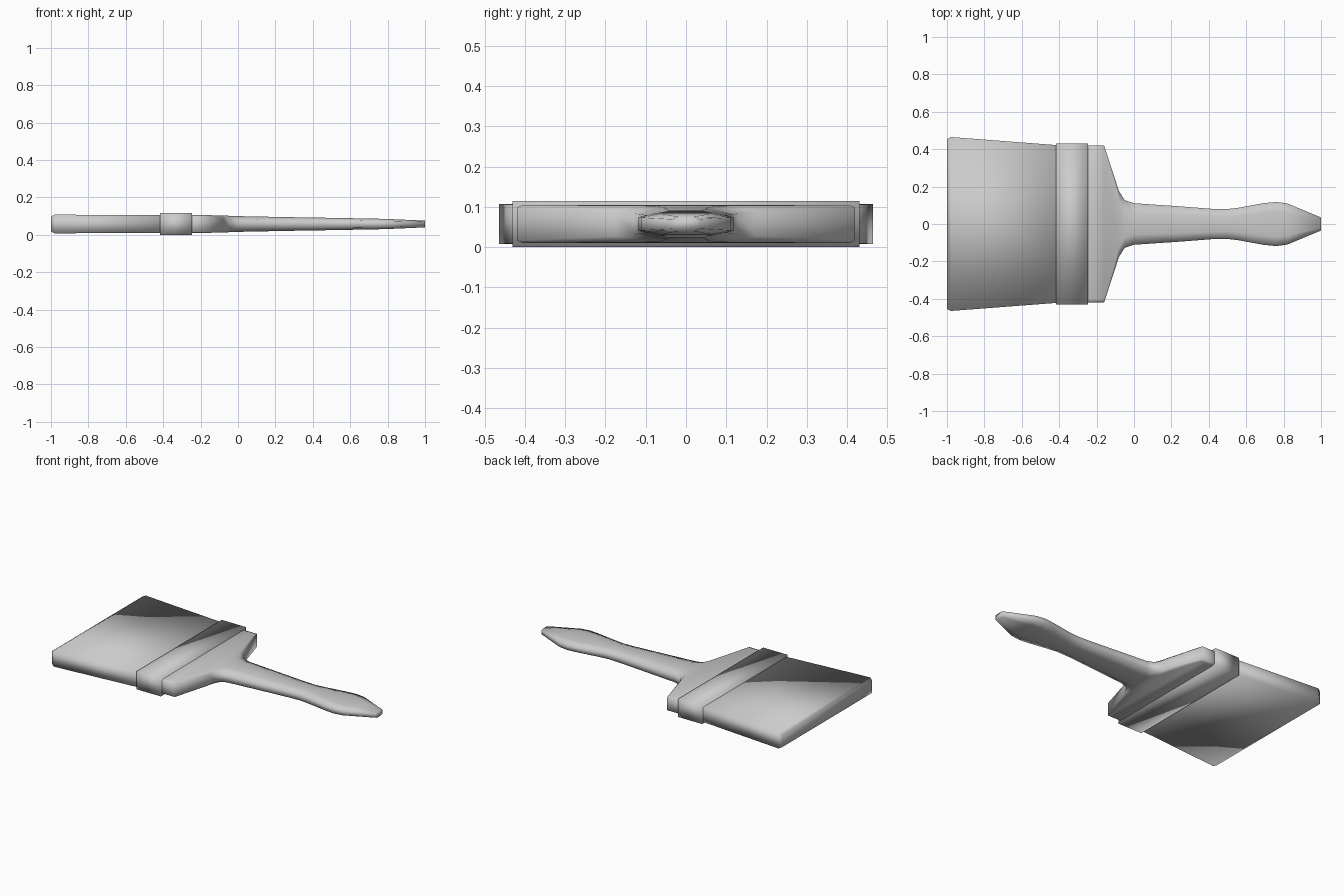
import bpy
import bmesh

default = bpy.data.objects.get("Cube")
if default:
    bpy.data.objects.remove(default)

GREY = (0.6, 0.6, 0.6, 1.0)
mat = bpy.data.materials.new("plain grey")
mat.use_nodes = True
mat.diffuse_color = GREY
mat.node_tree.nodes["Principled BSDF"].inputs["Base Color"].default_value = GREY

MID_Z = 0.0575


def loft(name, stations):
    """Skin chamfered sections: x, half width, half height, chamfer in y, chamfer in z."""
    bm = bmesh.new()
    rings = []
    for x, w, h, cy, cz in stations:
        if cy:
            quarter = [(w, h - cz), (w - cy, h)]
        else:
            quarter = [(w, h)]
        half = quarter + [(-y, z) for y, z in reversed(quarter)]
        outline = half + [(-y, -z) for y, z in half]
        rings.append([bm.verts.new((x, y, MID_Z + z)) for y, z in outline])
    for a, b in zip(rings, rings[1:]):
        n = len(a)
        for i in range(n):
            j = (i + 1) % n
            bm.faces.new((a[i], a[j], b[j], b[i]))
    bm.faces.new(rings[0])
    bm.faces.new(rings[-1])
    bmesh.ops.recalc_face_normals(bm, faces=bm.faces)
    mesh = bpy.data.meshes.new(name)
    bm.to_mesh(mesh)
    bm.free()
    mesh.materials.append(mat)
    mesh.shade_smooth()
    obj = bpy.data.objects.new(name, mesh)
    bpy.context.collection.objects.link(obj)
    return obj


# Bristle block, flaring towards a slightly chamfered tip
loft("bristles", [
    (-1.0, 0.455, 0.04, 0, 0),
    (-0.98, 0.465, 0.05, 0, 0),
    (-0.35, 0.417, 0.047, 0, 0),
])

# Metal band
loft("ferrule", [
    (-0.417, 0.431, 0.0575, 0, 0),
    (-0.245, 0.431, 0.0575, 0, 0),
])

# Shoulder and grip in one piece
loft("handle", [
    (-0.3, 0.42, 0.047, 0.015, 0.006),
    (-0.16, 0.42, 0.047, 0.015, 0.006),
    (-0.08, 0.175, 0.046, 0.05, 0.016),
    (-0.05, 0.128, 0.044, 0.055, 0.018),
    (0.0, 0.111, 0.042, 0.055, 0.018),
    (0.25, 0.094, 0.037, 0.045, 0.016),
    (0.42, 0.081, 0.034, 0.04, 0.014),
    (0.5, 0.08, 0.033, 0.04, 0.014),
    (0.56, 0.087, 0.032, 0.042, 0.013),
    (0.69, 0.111, 0.029, 0.05, 0.012),
    (0.76, 0.118, 0.028, 0.05, 0.011),
    (0.82, 0.11, 0.026, 0.048, 0.01),
    (1.0, 0.035, 0.018, 0.015, 0.006),
])
